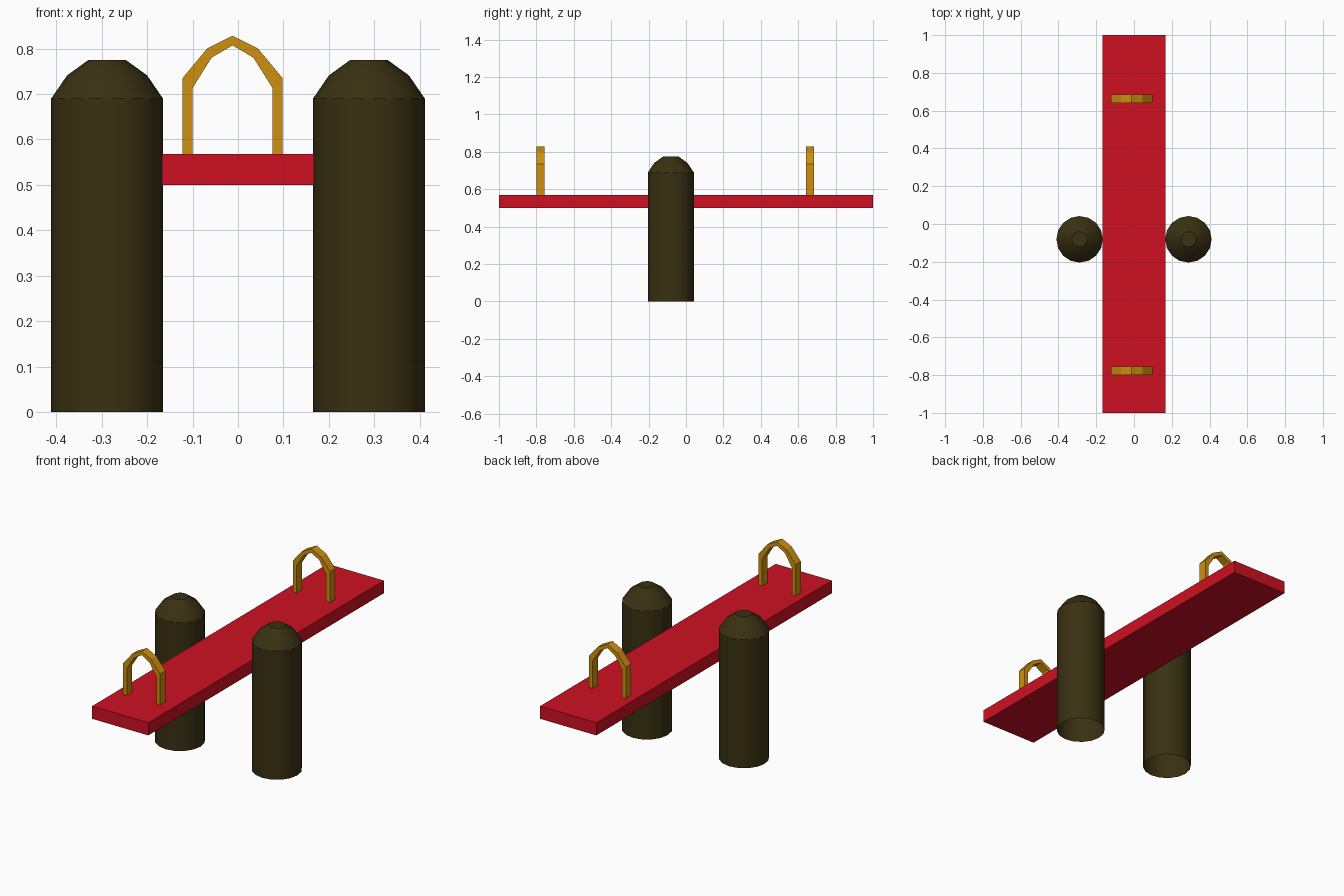
import bpy, bmesh, math

if "Cube" in bpy.data.objects:
    bpy.data.objects.remove(bpy.data.objects["Cube"])


def material(name, rgb):
    m = bpy.data.materials.new(name)
    m.diffuse_color = (*rgb, 1)
    m.use_nodes = True
    m.node_tree.nodes["Principled BSDF"].inputs["Base Color"].default_value = m.diffuse_color
    return m


red = material("red paint", (0.62, 0.005, 0.016))
yellow = material("amber paint", (0.62, 0.28, 0.005))
wood = material("dark olive wood", (0.041, 0.030, 0.006))


def finish(bm, name, mat, smooth=False):
    bmesh.ops.recalc_face_normals(bm, faces=bm.faces)
    me = bpy.data.meshes.new(name)
    bm.to_mesh(me)
    bm.free()
    me.materials.append(mat)
    ob = bpy.data.objects.new(name, me)
    bpy.context.collection.objects.link(ob)
    if smooth:
        bpy.context.view_layer.objects.active = ob
        ob.select_set(True)
        bpy.ops.object.shade_smooth_by_angle(angle=math.radians(30))
        ob.select_set(False)
    return ob


# Plank
bm = bmesh.new()
bmesh.ops.create_cube(bm, size=1)
for v in bm.verts:
    v.co = (v.co.x * 0.334, v.co.y * 2, 0.534 + v.co.z * 0.068)
finish(bm, "plank", red)


# Round posts with faceted domed tops, open underneath
def post(name, cx, cy, sides=16):
    bm = bmesh.new()
    rings = []
    for r, z in ((0.123, 0), (0.123, 0.69), (0.088, 0.741), (0.041, 0.775)):
        rings.append([bm.verts.new((cx + r * math.cos(math.tau * i / sides),
                                    cy + r * math.sin(math.tau * i / sides), z))
                      for i in range(sides)])
    for a, b in zip(rings, rings[1:]):
        for i in range(sides):
            j = (i + 1) % sides
            bm.faces.new((a[i], a[j], b[j], b[i]))
    bm.faces.new(rings[-1])
    finish(bm, name, wood, smooth=True)


post("left_post", -0.288, -0.081)
post("right_post", 0.288, -0.081)


# Arched handles: half profile of the outer and inner edge, mirrored
def handle(name, cy, cx=-0.012, width=0.045):
    outer = [(0.11, 0.566), (0.11, 0.735), (0.056, 0.80), (0, 0.828)]
    inner = [(0.088, 0.566), (0.088, 0.713), (0.046, 0.78), (0, 0.807)]
    bm = bmesh.new()
    sections = []
    full = list(zip(outer, inner))
    path = [(-1, p) for p in full] + [(1, p) for p in full[-2::-1]]
    for s, (o, i) in path:
        sections.append([bm.verts.new((cx + s * x, cy + dy, z))
                         for (x, z), dy in ((o, -width / 2), (o, width / 2),
                                            (i, width / 2), (i, -width / 2))])
    for a, b in zip(sections, sections[1:]):
        for k in range(4):
            n = (k + 1) % 4
            bm.faces.new((a[k], a[n], b[n], b[k]))
    bm.faces.new(sections[0])
    bm.faces.new(sections[-1])
    finish(bm, name, yellow)


handle("front_handle", -0.778)
handle("back_handle", 0.663)
